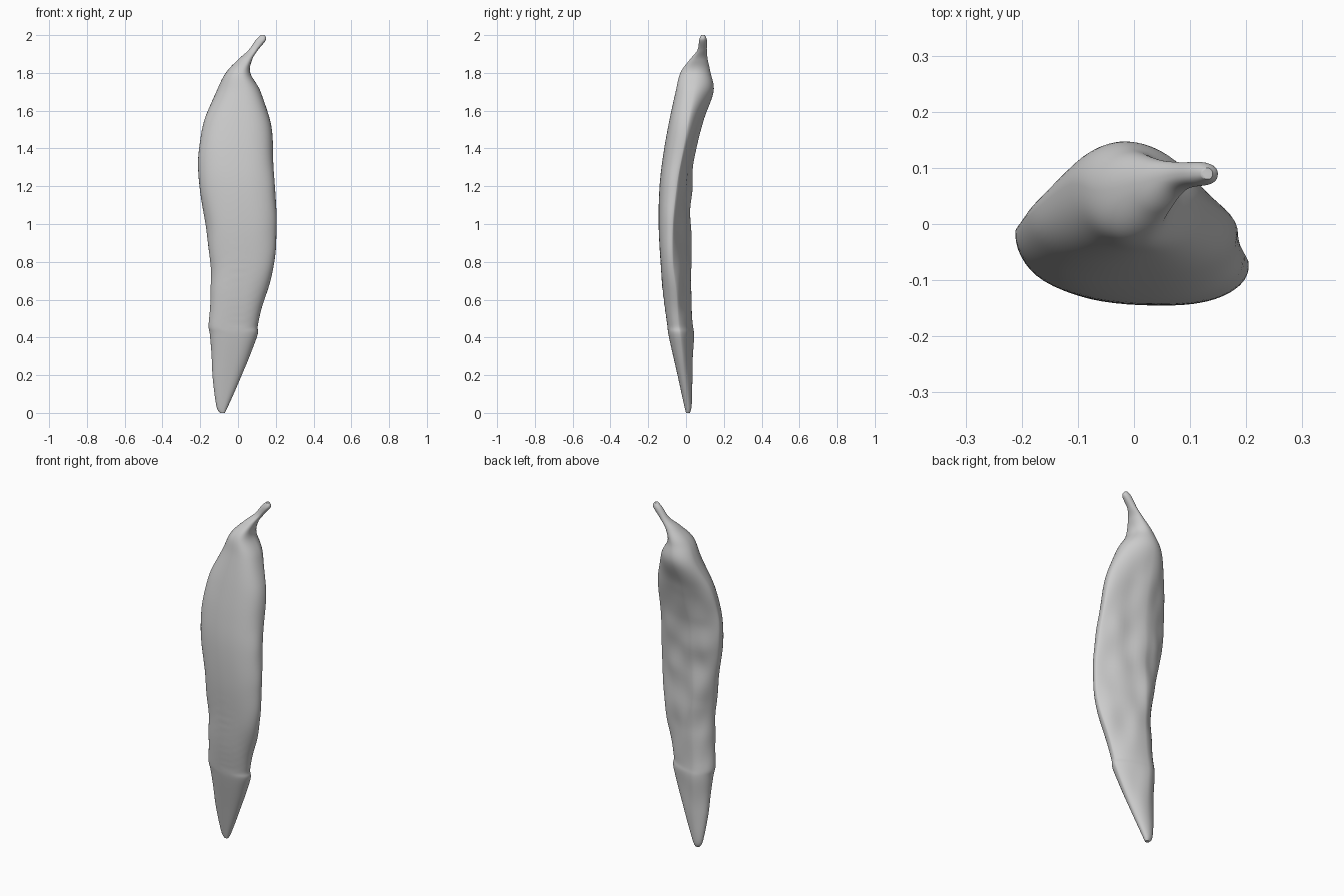
import bpy, bmesh, math
from mathutils import Vector, noise

SIDES = 64   # points around each ring
STEPS = 8    # rings between two stations

# Stations up the pod, in hundredths of a unit:
# height, left x, right x, front y, back y, left edge y, right edge y, back ridge x
STATIONS = [
    (0, -9.5, -7, 0, 2, 1, 1, -8),
    (4, -11.5, -5, -1, 3, 1, 1, -8),
    (20, -13.5, 2, -4.5, 3.5, -1, -1, -7),
    (40, -14.5, 10, -9, 4, -3, -3, -7),
    (47, -15.5, 10.5, -10, 3.5, -4, -4, -7),
    (62, -14.5, 14.5, -12, 3, -5, -5, -6),
    (80, -15, 19.5, -13.5, 2.5, -5, -7, -6),
    (100, -17.5, 20.5, -14.5, 2.5, -4, -7, -6),
    (120, -20.5, 19.5, -14, 3, -2, -5, -6),
    (137, -21, 18.5, -12, 4.5, -1, -2, -5),
    (154, -18, 17, -9, 9, 2, 1, -4),
    (170, -11.5, 12, -5.5, 14.5, 7, 4, -2),
    (180, -6.5, 6.5, -3, 13, 6, 5, 0),
    (187, 0, 7.5, 2, 11.5, 7, 6, 4),
    (192, 5.5, 10.5, 6, 11, 8.5, 8.5, 8),
    (197.5, 9.5, 14.8, 7, 11, 9, 9, 12),
    (200, 12, 14, 8, 10, 9, 9, 13),
]


def blend(a, b, c, d, t):
    """Smooth curve through b and c."""
    return (b + (c - a) * t / 2 + (2 * a - 5 * b + 4 * c - d) * t * t / 2
            + (3 * b - a - 3 * c + d) * t ** 3 / 2)


def station_at(i, t):
    last = len(STATIONS) - 1
    rows = [STATIONS[min(max(k, 0), last)] for k in range(i - 1, i + 3)]
    return [blend(*column, t) / 100 for column in zip(*rows)]


def ring_points(row):
    """Flattened front, ridged back, each quarter with its own roundness."""
    z, left, right, front, back, left_y, right_y, ridge = row
    belly = left + (right - left) * 0.6
    body = max(0, math.sin(math.pi * min(1, z / 1.85)))
    points = []
    for k in range(SIDES):
        angle = math.tau * k / SIDES
        c, s = math.cos(angle), math.sin(angle)
        edge_x, edge_y = (right, right_y) if c > 0 else (left, left_y)
        mid_x, mid_y = (ridge, back) if s > 0 else (belly, front)
        flat = 0.85 if s < 0 else 1 + body * (0.5 if c > 0 else 0.2)
        x = mid_x + (edge_x - mid_x) * abs(c) ** flat
        y = edge_y + (mid_y - edge_y) * abs(s) ** flat
        # Wrinkled back and edges, fine curved ripples low on the front
        lump = noise.noise(Vector((x * 9, y * 9, z * 6)))
        if s > 0:
            y += 0.018 * body * lump * s
        else:
            ripple = math.exp(-((z - 0.68) / 0.15) ** 2 - (x / 0.09) ** 2)
            y += 0.002 * ripple * math.sin(150 * (z - 4 * x * x))
        x += 0.008 * body * lump * c
        points.append((x, y, z))
    return points


def build_pod():
    bm = bmesh.new()
    rings = []
    for i in range(len(STATIONS) - 1):
        for step in range(STEPS):
            rings.append(ring_points(station_at(i, step / STEPS)))
    rings.append(ring_points(station_at(len(STATIONS) - 2, 1)))
    rings = [[bm.verts.new(p) for p in ring] for ring in rings]
    for low, high in zip(rings, rings[1:]):
        for k in range(SIDES):
            n = (k + 1) % SIDES
            bm.faces.new((low[k], low[n], high[n], high[k]))
    # Close the tip and the stem end
    bm.faces.new(list(reversed(rings[0])))
    bm.faces.new(rings[-1])
    bmesh.ops.recalc_face_normals(bm, faces=bm.faces)
    mesh = bpy.data.meshes.new("pod_with_stem")
    bm.to_mesh(mesh)
    bm.free()
    pod = bpy.data.objects.new("pod_with_stem", mesh)
    bpy.context.collection.objects.link(pod)
    return pod


def make_material(name, colour):
    material = bpy.data.materials.new(name)
    material.use_nodes = True
    material.diffuse_color = colour
    material.node_tree.nodes["Principled BSDF"].inputs["Base Color"].default_value = colour
    return material


cube = bpy.data.objects.get("Cube")
if cube:
    bpy.data.objects.remove(cube, do_unlink=True)

pod = build_pod()
pod.data.materials.append(make_material("light grey", (0.6, 0.6, 0.6, 1)))
bpy.context.view_layer.objects.active = pod
pod.select_set(True)
bpy.ops.object.shade_smooth_by_angle(angle=math.radians(60))
